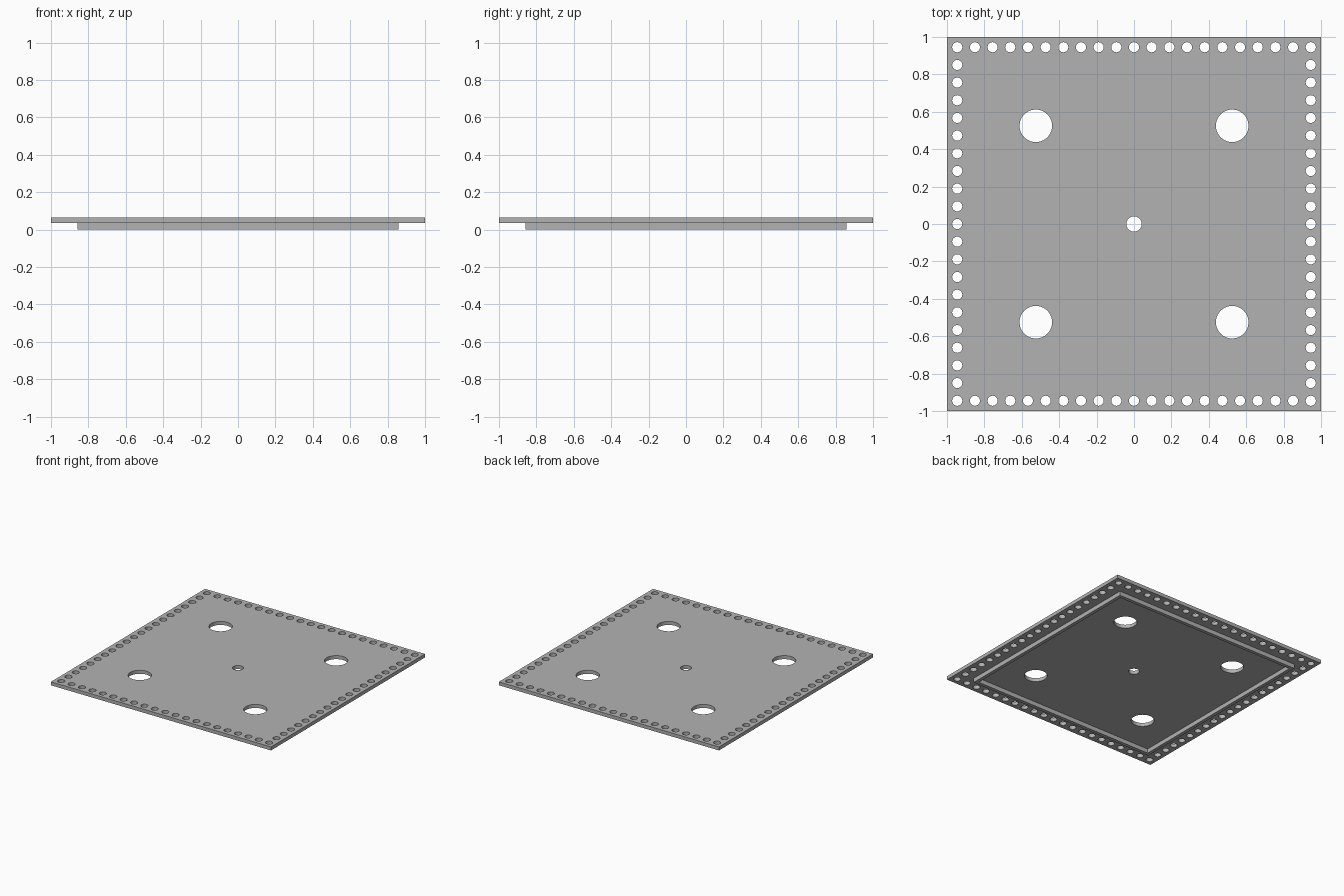
import bpy, bmesh
from math import radians
from mathutils import Matrix

cube = bpy.data.objects.get("Cube")
if cube:
    bpy.data.objects.remove(cube, do_unlink=True)

grey = bpy.data.materials.new("plain grey")
grey.use_nodes = True
grey.diffuse_color = (0.45, 0.45, 0.45, 1)
grey.node_tree.nodes["Principled BSDF"].inputs["Base Color"].default_value = (0.45, 0.45, 0.45, 1)

RIM_H, TOP = 0.035, 0.064        # rim height, top of the plate
RIM_OUT, RIM_IN = 0.858, 0.83    # half widths of the rim
EDGE, STEPS = 0.945, 20          # line of the edge holes and spaces per side


def make_object(name, bm):
    bmesh.ops.recalc_face_normals(bm, faces=bm.faces)
    mesh = bpy.data.meshes.new(name)
    bm.to_mesh(mesh)
    bm.free()
    mesh.materials.append(grey)
    obj = bpy.data.objects.new(name, mesh)
    bpy.context.collection.objects.link(obj)
    return obj


def add_box(bm, half, z0, z1):
    m = Matrix.Translation((0, 0, (z0 + z1) / 2)) @ Matrix.Diagonal((2 * half, 2 * half, z1 - z0, 1))
    bmesh.ops.create_cube(bm, size=1, matrix=m)


def add_hole(bm, x, y, radius, sides):
    bmesh.ops.create_cone(bm, cap_ends=True, segments=sides, radius1=radius, radius2=radius,
                          depth=0.3, matrix=Matrix.Translation((x, y, TOP)))


# Square plate
bm = bmesh.new()
add_box(bm, 1, RIM_H, TOP)
plate = make_object("plate", bm)

# Hole cutters: edge row, four large holes, centre hole
bm = bmesh.new()
for i in range(STEPS + 1):
    for j in range(STEPS + 1):
        if i in (0, STEPS) or j in (0, STEPS):
            add_hole(bm, EDGE * (2 * i / STEPS - 1), EDGE * (2 * j / STEPS - 1), 0.027, 32)
for sx in (-1, 1):
    for sy in (-1, 1):
        add_hole(bm, sx * 0.525, sy * 0.525, 0.087, 64)
add_hole(bm, 0, 0, 0.041, 48)
cutter = make_object("hole_cutter", bm)
cutter.hide_render = True

# Cut the holes and apply
bpy.context.view_layer.objects.active = plate
plate.select_set(True)
cut = plate.modifiers.new("holes", "BOOLEAN")
cut.operation = "DIFFERENCE"
cut.solver = "EXACT"
cut.object = cutter
bpy.ops.object.modifier_apply(modifier=cut.name)
bpy.data.objects.remove(cutter, do_unlink=True)
bpy.ops.object.shade_smooth_by_angle(angle=radians(30))

# Square locating rim under the plate
bm = bmesh.new()
loops = []
for half, z in ((RIM_OUT, 0), (RIM_OUT, RIM_H), (RIM_IN, RIM_H), (RIM_IN, 0)):
    loops.append([bm.verts.new((half * sx, half * sy, z))
                  for sx, sy in ((-1, -1), (1, -1), (1, 1), (-1, 1))])
for k in range(4):
    a, b = loops[k], loops[(k + 1) % 4]
    for i in range(4):
        n = (i + 1) % 4
        bm.faces.new((a[i], a[n], b[n], b[i]))
make_object("locating_rim", bm)
